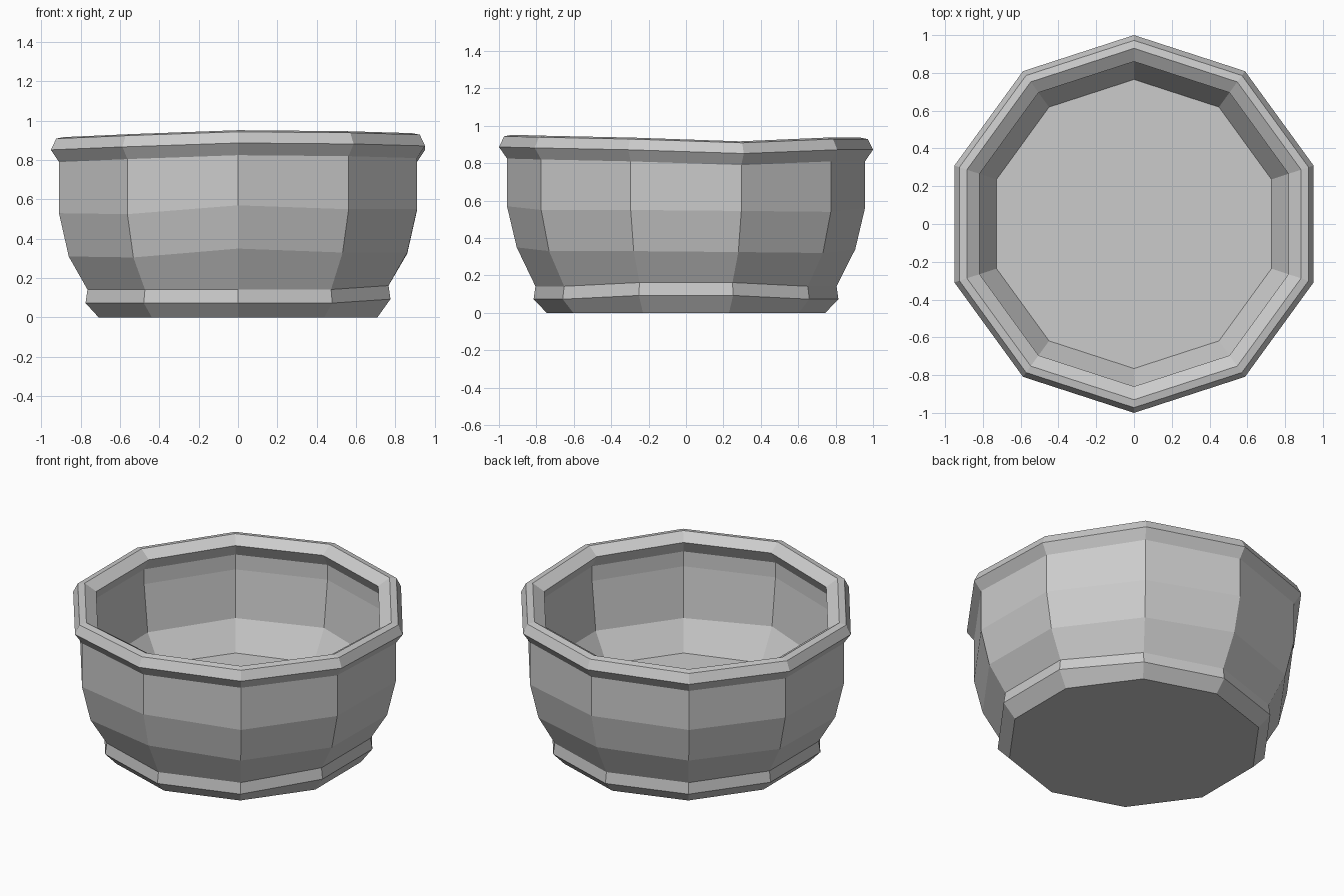
import bpy
import bmesh
from math import cos, sin, tau, pi

SIDES = 10

cube = bpy.data.objects.get("Cube")
if cube:
    bpy.data.objects.remove(cube, do_unlink=True)

# Plain grey clay
clay = bpy.data.materials.new("grey_clay")
clay.use_nodes = True
grey = (0.6, 0.6, 0.6, 1)
clay.diffuse_color = grey
clay.node_tree.nodes["Principled BSDF"].inputs["Base Color"].default_value = grey

# Hand-made unevenness: height offsets around the bowl, starting at the front
LEVEL = [0] * SIDES
FOOT = [0, 0, .02, .02, 0, 0, 0, 0, 0, 0]
BELLY = [.02, 0, 0, -.005, -.01, .01, 0, -.01, -.02, -.025]
RIM = [.015, .01, 0, -.02, 0, 0, -.01, -.02, -.02, -.005]

# Profile from the underside, up the outside, over the rim, down to the inner floor
PROFILE = [
    (.745, 0, LEVEL), (.815, .073, FOOT), (.805, .142, FOOT),   # foot
    (.905, .33, BELLY), (.957, .55, BELLY), (.957, .81, RIM),   # outer wall
    (1, .872, RIM), (.972, .929, RIM), (.93, .937, RIM),        # rim
    (.86, .893, RIM), (.905, .815, RIM), (.905, .72, RIM),      # lip and inner wall
    (.87, .415, BELLY), (.765, .24, LEVEL),                     # inner bowl
]


def make_ring(bm, radius, height, offsets):
    ring = []
    for i, dz in enumerate(offsets):
        a = tau * i / SIDES - pi / 2
        ring.append(bm.verts.new((radius * cos(a), radius * sin(a), height + dz)))
    return ring


# Bowl as one closed shell
bm = bmesh.new()
rings = [make_ring(bm, *point) for point in PROFILE]
for low, high in zip(rings, rings[1:]):
    for i in range(SIDES):
        j = (i + 1) % SIDES
        bm.faces.new((low[i], low[j], high[j], high[i]))
bm.faces.new(reversed(rings[0]))
bm.faces.new(rings[-1])
bmesh.ops.recalc_face_normals(bm, faces=bm.faces)

mesh = bpy.data.meshes.new("bowl")
bm.to_mesh(mesh)
bm.free()
mesh.materials.append(clay)
bowl = bpy.data.objects.new("bowl", mesh)
bpy.context.collection.objects.link(bowl)
